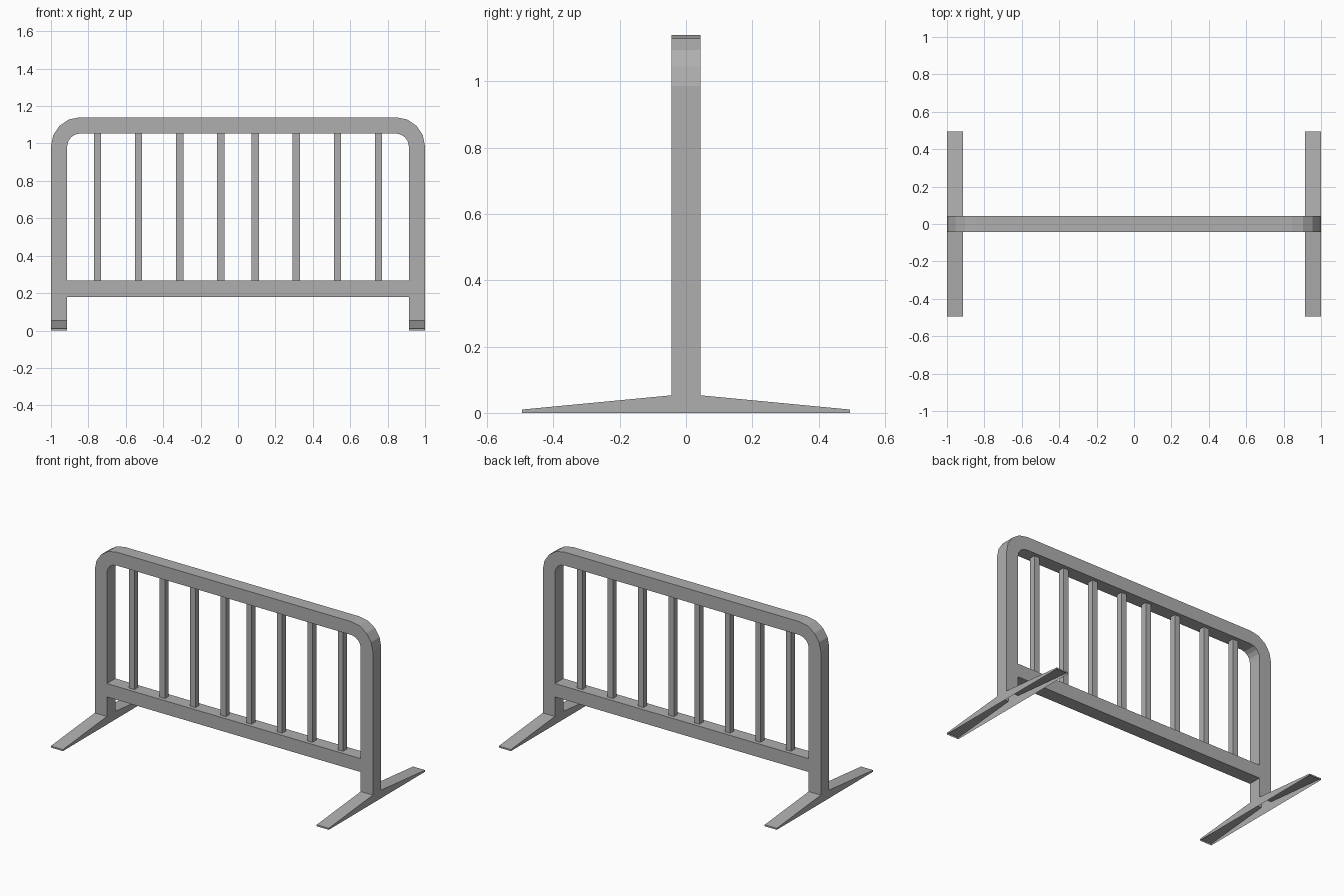
import bpy, bmesh, math

cube = bpy.data.objects.get("Cube")
if cube:
    bpy.data.objects.remove(cube, do_unlink=True)

steel = bpy.data.materials.new("grey_steel")
GREY = (0.43, 0.43, 0.43, 1)
steel.diffuse_color = GREY
steel.use_nodes = True
steel.node_tree.nodes["Principled BSDF"].inputs["Base Color"].default_value = GREY

T = 0.087          # tube thickness
H = T / 2
TOP = 1.14
R = 0.155          # outer corner radius
FOOT_TOP = 0.053


def finish(bm, name):
    bmesh.ops.recalc_face_normals(bm, faces=bm.faces)
    mesh = bpy.data.meshes.new(name)
    bm.to_mesh(mesh)
    bm.free()
    mesh.materials.append(steel)
    ob = bpy.data.objects.new(name, mesh)
    bpy.context.collection.objects.link(ob)
    return ob


def sweep(name, sections):
    """Open-ended tube through a list of four-point sections."""
    bm = bmesh.new()
    rings = [[bm.verts.new(p) for p in s] for s in sections]
    for a, b in zip(rings, rings[1:]):
        for i in range(4):
            j = (i + 1) % 4
            bm.faces.new((a[i], a[j], b[j], b[i]))
    return finish(bm, name)


# Bent frame: both posts and the top rail as one tube
def section(outer, inner):
    (xo, zo), (xi, zi) = outer, inner
    return [(xo, -H, zo), (xo, H, zo), (xi, H, zi), (xi, -H, zi)]


pairs = [((1, FOOT_TOP), (1 - T, FOOT_TOP))]
for k in range(5):
    a = math.radians(22.5 * k)
    pairs.append(tuple((1 - R + r * math.cos(a), TOP - R + r * math.sin(a))
                       for r in (R, R - T)))
pairs += [tuple((-x, z) for x, z in p) for p in reversed(pairs)]
sweep("bent_frame", [section(*p) for p in pairs])


# Lower rail between the posts
def rail_end(x):
    return [(x, -H, 0.18), (x, H, 0.18), (x, H, 0.267), (x, -H, 0.267)]


sweep("lower_rail", [rail_end(T - 1), rail_end(1 - T)])

# Upright bars, four on each side of the middle
B = 0.019


def bar_end(x, z):
    return [(x - B, -B, z), (x + B, -B, z), (x + B, B, z), (x - B, B, z)]


for side, label in ((1, "left"), (-1, "right")):
    for i in range(4):
        x = side * (0.092 + 0.2195 * i)
        sweep(f"{label}_bar_{i + 1}", [bar_end(x, 0.267), bar_end(x, TOP - T)])

# Tapered feet, hollow and open underneath and below the post
profile = [(-0.495, 0), (-0.495, 0.01), (-H, FOOT_TOP),
           (H, FOOT_TOP), (0.495, 0.01), (0.495, 0)]
for side, label in ((1, "left"), (-1, "right")):
    bm = bmesh.new()
    outer, inner = ([bm.verts.new((side * x, y, z)) for y, z in profile]
                    for x in (1, 1 - T))
    bm.faces.new(outer)
    bm.faces.new(inner[::-1])
    for i in (0, 1, 3, 4):
        bm.faces.new((outer[i + 1], outer[i], inner[i], inner[i + 1]))
    finish(bm, f"{label}_foot")
